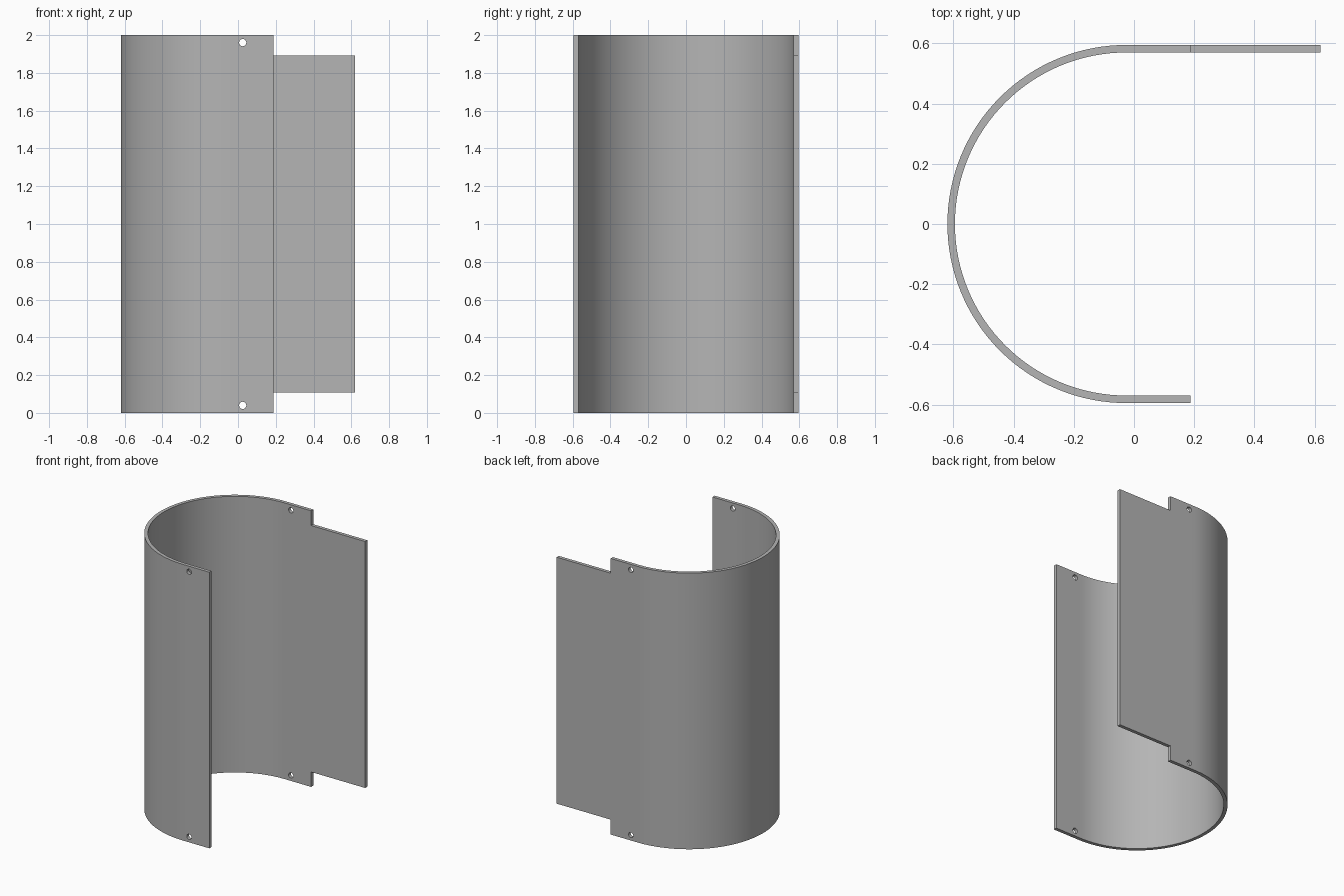
import bpy, bmesh, math

if "Cube" in bpy.data.objects:
    bpy.data.objects.remove(bpy.data.objects["Cube"])

R_OUT, WALL, CX = 0.595, 0.025, -0.025   # bend radius, sheet thickness, bend centre
HEIGHT, STEP_X, TAB_X = 2.0, 0.187, 0.62
TAB_LOW, TAB_HIGH = 0.108, 1.893
SEGMENTS = 64

grey = bpy.data.materials.new("light grey")
grey.diffuse_color = (0.46, 0.46, 0.46, 1)
grey.use_nodes = True
grey.node_tree.nodes["Principled BSDF"].inputs["Base Color"].default_value = grey.diffuse_color


def arc(radius):
    """Half circle from the back wall round to the front wall."""
    return [(CX + radius * math.cos(a), radius * math.sin(a))
            for a in (math.pi * (0.5 + i / SEGMENTS) for i in range(SEGMENTS + 1))]


def cutter(name):
    obj = bpy.context.object
    obj.name = name
    obj.hide_render = True
    return obj


# Bent sheet: J-shaped profile extruded upwards
r_in = R_OUT - WALL
profile = ([(TAB_X, R_OUT)] + arc(R_OUT) + [(STEP_X, -R_OUT), (STEP_X, -r_in)]
           + arc(r_in)[::-1] + [(TAB_X, r_in)])
bm = bmesh.new()
base = bm.faces.new([bm.verts.new((x, y, 0)) for x, y in profile])
top = bmesh.ops.extrude_face_region(bm, geom=[base])["geom"]
bmesh.ops.translate(bm, vec=(0, 0, HEIGHT),
                    verts=[v for v in top if isinstance(v, bmesh.types.BMVert)])
bmesh.ops.recalc_face_normals(bm, faces=bm.faces)
mesh = bpy.data.meshes.new("curved_shield")
bm.to_mesh(mesh)
bm.free()
mesh.materials.append(grey)
shield = bpy.data.objects.new("curved_shield", mesh)
bpy.context.collection.objects.link(shield)

cutters = []
# Notches that make the tab shorter than the shell
for name, z0, z1 in (("lower_notch", -0.2, TAB_LOW), ("upper_notch", TAB_HIGH, 2.2)):
    bpy.ops.mesh.primitive_cube_add(size=1, location=(STEP_X + 0.3, R_OUT, (z0 + z1) / 2))
    bpy.context.object.scale = (0.6, 0.3, z1 - z0)
    cutters.append(cutter(name))

# Screw holes through both straight walls
for name, z in (("lower_holes", 0.04), ("upper_holes", 1.96)):
    bpy.ops.mesh.primitive_cylinder_add(vertices=24, radius=0.019, depth=1.6,
                                        location=(0.025, 0, z),
                                        rotation=(math.pi / 2, 0, 0))
    cutters.append(cutter(name))

bpy.ops.object.select_all(action='DESELECT')
bpy.context.view_layer.objects.active = shield
shield.select_set(True)
for c in cutters:
    mod = shield.modifiers.new(c.name, 'BOOLEAN')
    mod.operation, mod.solver, mod.object = 'DIFFERENCE', 'EXACT', c
    bpy.ops.object.modifier_apply(modifier=mod.name)
for c in cutters:
    bpy.data.objects.remove(c)

bpy.ops.object.shade_smooth_by_angle(angle=math.radians(30))
